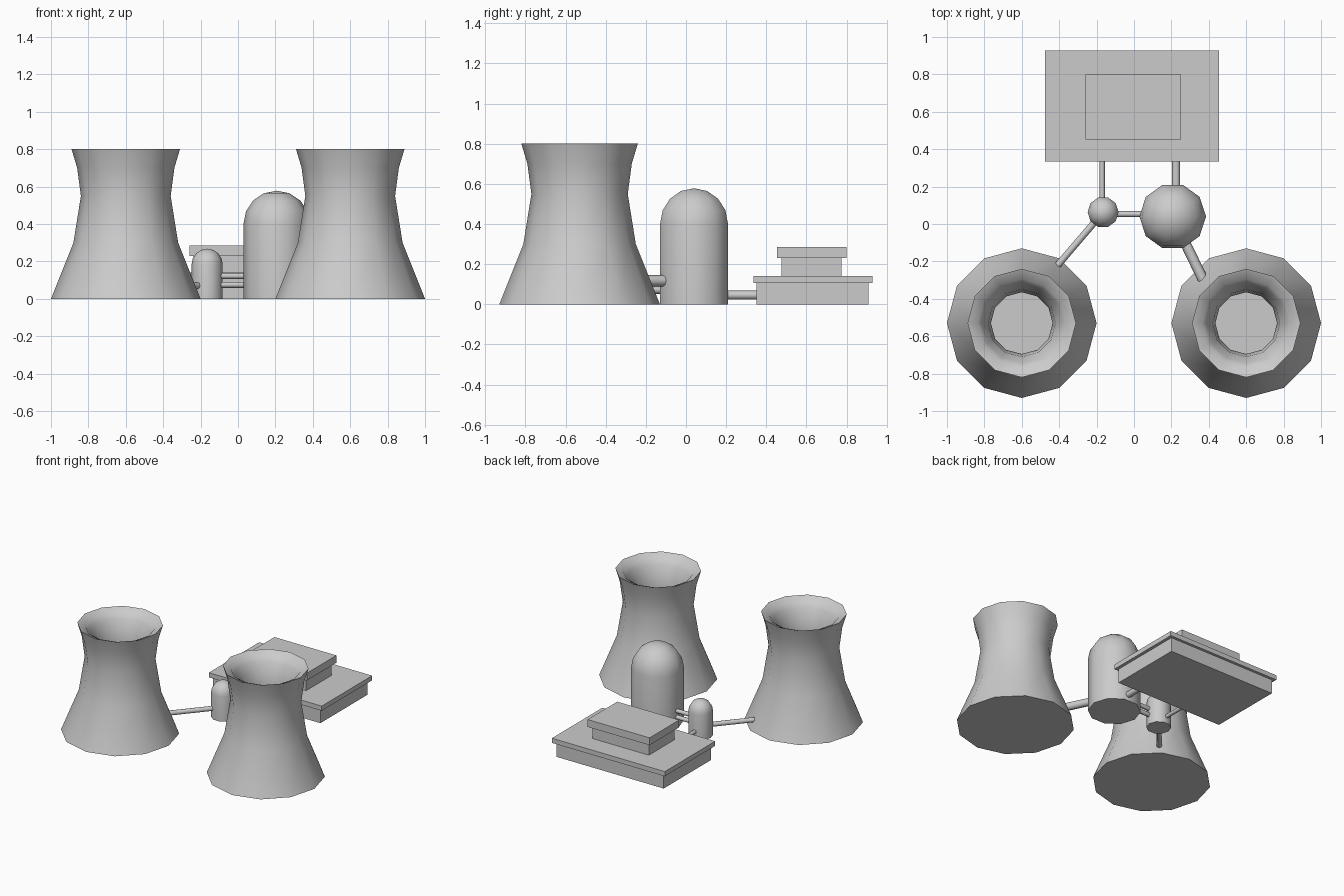
import bpy, bmesh
from math import cos, sin, pi, radians
from mathutils import Vector

if "Cube" in bpy.data.objects:
    bpy.data.objects.remove(bpy.data.objects["Cube"])


def finish(bm, name, smooth=None):
    bmesh.ops.recalc_face_normals(bm, faces=bm.faces)
    mesh = bpy.data.meshes.new(name)
    bm.to_mesh(mesh)
    bm.free()
    ob = bpy.data.objects.new(name, mesh)
    bpy.context.collection.objects.link(ob)
    if smooth:
        bpy.ops.object.select_all(action='DESELECT')
        ob.select_set(True)
        bpy.context.view_layer.objects.active = ob
        bpy.ops.object.shade_smooth_by_angle(angle=radians(smooth))
    return ob


def lathe(name, profile, sides, loc):
    """Revolve (radius, z) points; zero radius closes to a pole."""
    bm = bmesh.new()
    rings = []
    for r, z in profile:
        n = sides if r > 0 else 1
        rings.append([bm.verts.new((r * cos(2 * pi * i / sides),
                                    r * sin(2 * pi * i / sides), z)) for i in range(n)])
    for a, b in zip(rings, rings[1:]):
        for i in range(sides):
            j = (i + 1) % sides
            if len(b) == 1:
                bm.faces.new((a[i], a[j], b[0]))
            elif len(a) == 1:
                bm.faces.new((a[0], b[j], b[i]))
            else:
                bm.faces.new((a[i], a[j], b[j], b[i]))
    ob = finish(bm, name, 40)
    ob.location = loc
    return ob


def box(name, x, y, z):
    bm = bmesh.new()
    bmesh.ops.create_cube(bm, size=1)
    for v in bm.verts:
        v.co = [(a + b) / 2 + c * (b - a) for (a, b), c in zip((x, y, z), v.co)]
    return finish(bm, name)


def pipe(name, start, end, radius):
    start, end = Vector(start), Vector(end)
    d = end - start
    bm = bmesh.new()
    bmesh.ops.create_cone(bm, cap_ends=True, segments=8, radius1=radius,
                          radius2=radius, depth=d.length)
    ob = finish(bm, name, 50)
    ob.location = (start + end) / 2
    ob.rotation_mode = 'QUATERNION'
    ob.rotation_quaternion = d.to_track_quat('Z', 'Y')


def domed_tank(name, r, wall, sides, loc):
    dome = [(r * cos(i * pi / 8), wall + r * sin(i * pi / 8)) for i in range(4)]
    lathe(name, [(0, 0), (r, 0)] + dome + [(0, wall + r)], sides, loc)


# Cooling towers: flared shell, sloped rim, hollow inside
tower = [(0, 0), (0.4, 0), (0.28, 0.3), (0.24, 0.55), (0.26, 0.7), (0.29, 0.8),
         (0.235, 0.775), (0.215, 0.74), (0.18, 0.68), (0.165, 0.55),
         (0.205, 0.3), (0.31, 0.03), (0, 0.03)]
for side, x in (("left", -0.6), ("right", 0.6)):
    lathe(side + "_cooling_tower", tower, 12, (x, -0.53, 0))

# Reactor and small tank
domed_tank("reactor_dome", 0.178, 0.4, 10, (0.207, 0.04, 0))
domed_tank("small_tank", 0.083, 0.185, 10, (-0.165, 0.063, 0))

# Turbine hall: two stacked blocks with overhanging roofs
box("hall_lower_walls", (-0.452, 0.432), (0.352, 0.908), (0, 0.105))
box("hall_lower_roof", (-0.475, 0.455), (0.335, 0.928), (0.105, 0.14))
box("hall_upper_walls", (-0.237, 0.228), (0.475, 0.775), (0.14, 0.23))
box("hall_upper_roof", (-0.26, 0.25), (0.452, 0.8), (0.23, 0.285))

# Connecting pipes
pipe("left_tower_pipe", (-0.165, 0.063, 0.07), (-0.42, -0.235, 0.07), 0.018)
pipe("right_tower_pipe", (0.23, -0.01, 0.117), (0.38, -0.32, 0.117), 0.028)
for i, z in enumerate((0.075, 0.122)):
    pipe("link_pipe_%d" % i, (-0.165, 0.053, z), (0.207, 0.053, z), 0.016)
pipe("left_hall_pipe", (-0.17, 0.08, 0.055), (-0.17, 0.4, 0.055), 0.014)
pipe("right_hall_pipe", (0.225, 0.1, 0.046), (0.225, 0.4, 0.046), 0.022)
